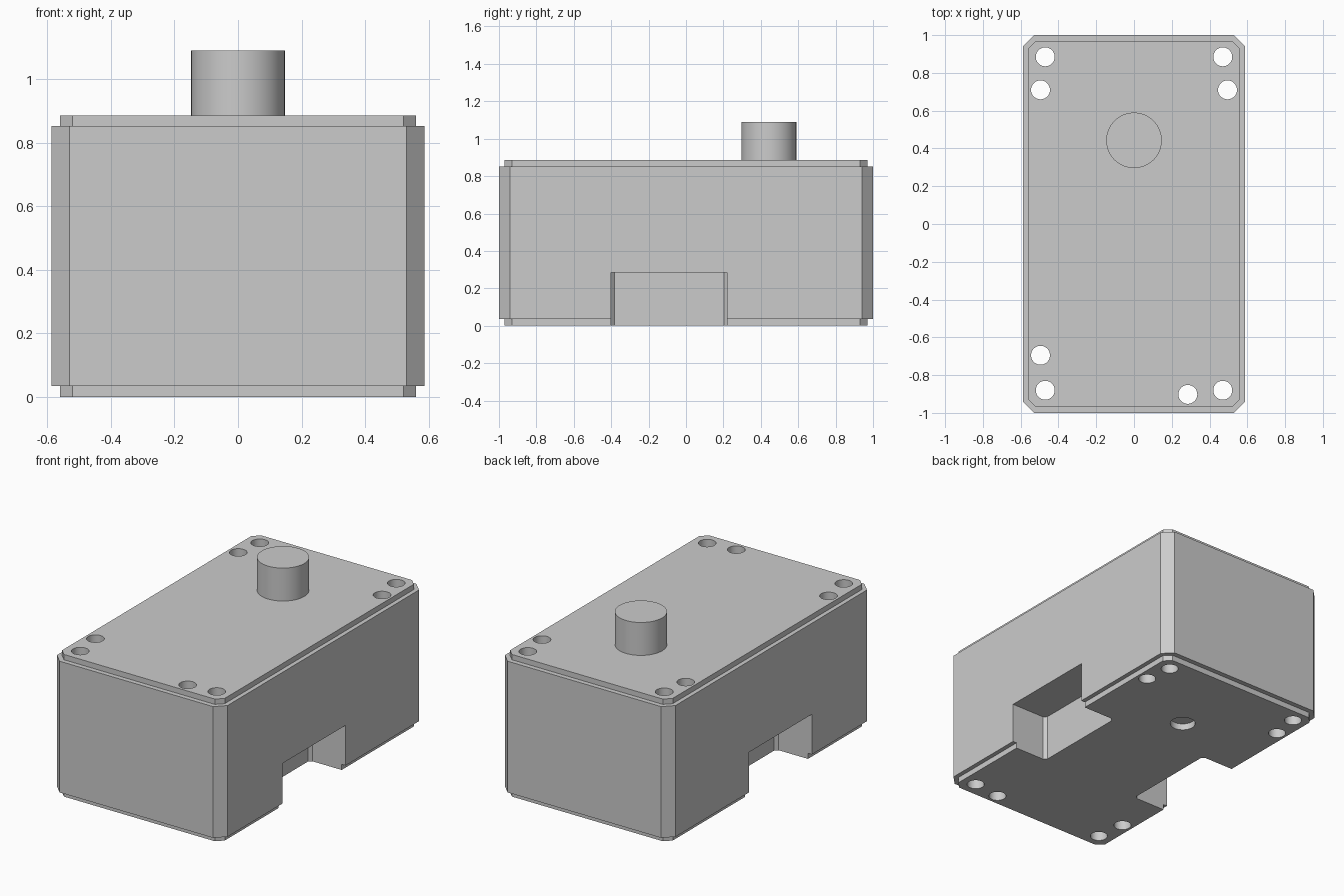
import bpy, bmesh, math

old = bpy.data.objects.get("Cube")
if old:
    bpy.data.objects.remove(old, do_unlink=True)

grey = bpy.data.materials.new("plain grey")
grey.use_nodes = True
grey.diffuse_color = (0.6, 0.6, 0.6, 1)
grey.node_tree.nodes["Principled BSDF"].inputs["Base Color"].default_value = (0.6, 0.6, 0.6, 1)


def octagon(hx, hy, c):
    """Rectangle outline with chamfered corners, counter-clockwise."""
    return [(hx, -hy + c), (hx, hy - c), (hx - c, hy), (-hx + c, hy),
            (-hx, hy - c), (-hx, -hy + c), (-hx + c, -hy), (hx - c, -hy)]


def loft(name, layers, location=(0, 0, 0)):
    """Closed solid from stacked (outline, height) layers."""
    bm = bmesh.new()
    rings = [[bm.verts.new((x, y, z)) for x, y in pts] for pts, z in layers]
    for low, high in zip(rings, rings[1:]):
        for i in range(len(low)):
            j = (i + 1) % len(low)
            bm.faces.new((low[i], low[j], high[j], high[i]))
    bm.faces.new(rings[0][::-1])
    bm.faces.new(rings[-1])
    bmesh.ops.recalc_face_normals(bm, faces=bm.faces)
    mesh = bpy.data.meshes.new(name)
    bm.to_mesh(mesh)
    bm.free()
    mesh.materials.append(grey)
    obj = bpy.data.objects.new(name, mesh)
    obj.location = location
    bpy.context.collection.objects.link(obj)
    return obj


def circle(r, n=64):
    return [(r * math.cos(math.tau * i / n), r * math.sin(math.tau * i / n)) for i in range(n)]


def smooth(obj):
    bpy.ops.object.select_all(action='DESELECT')
    obj.select_set(True)
    bpy.context.view_layer.objects.active = obj
    bpy.ops.object.shade_smooth_by_angle(angle=math.radians(30))


# Block with a recessed lip at the bottom and the top
lip = octagon(0.56, 0.97, 0.04)
wall = octagon(0.587, 1.0, 0.058)
block = loft("block", [(lip, 0), (lip, 0.035), (wall, 0.035),
                       (wall, 0.852), (lip, 0.852), (lip, 0.885)])

# Cutters: side notches, through holes and the shallow socket underneath
cutters = []
for side in (-1, 1):
    notch = octagon(0.26, 0.31, 0.018)
    cutters.append(loft("notch_cutter", [(notch, -0.1), (notch, 0.285)], (side * 0.6, -0.09, 0)))

holes = [(-0.285 - 0.21, -0.695), (0.285, -0.902)]
for side in (-1, 1):
    holes += [(side * 0.47, 0.885), (side * 0.47, -0.88), (side * 0.495, 0.71)]
for x, y in holes:
    cutters.append(loft("hole_cutter", [(circle(0.05), -0.1), (circle(0.05), 1.0)], (x, y, 0)))
cutters.append(loft("socket_cutter", [(circle(0.073), -0.1), (circle(0.073), 0.035 + 0.005)], (0, 0.443, 0)))

for cutter in cutters:
    mod = block.modifiers.new("cut", 'BOOLEAN')
    mod.operation = 'DIFFERENCE'
    mod.solver = 'EXACT'
    mod.object = cutter

# Bake the cuts, then drop the cutters
bpy.context.view_layer.update()
baked = bpy.data.meshes.new_from_object(block.evaluated_get(bpy.context.evaluated_depsgraph_get()))
block.modifiers.clear()
block.data = baked
for cutter in cutters:
    bpy.data.objects.remove(cutter, do_unlink=True)
smooth(block)

# Round peg on top
peg = loft("peg", [(circle(0.147), 0.88), (circle(0.147), 1.09)], (0, 0.443, 0))
smooth(peg)
